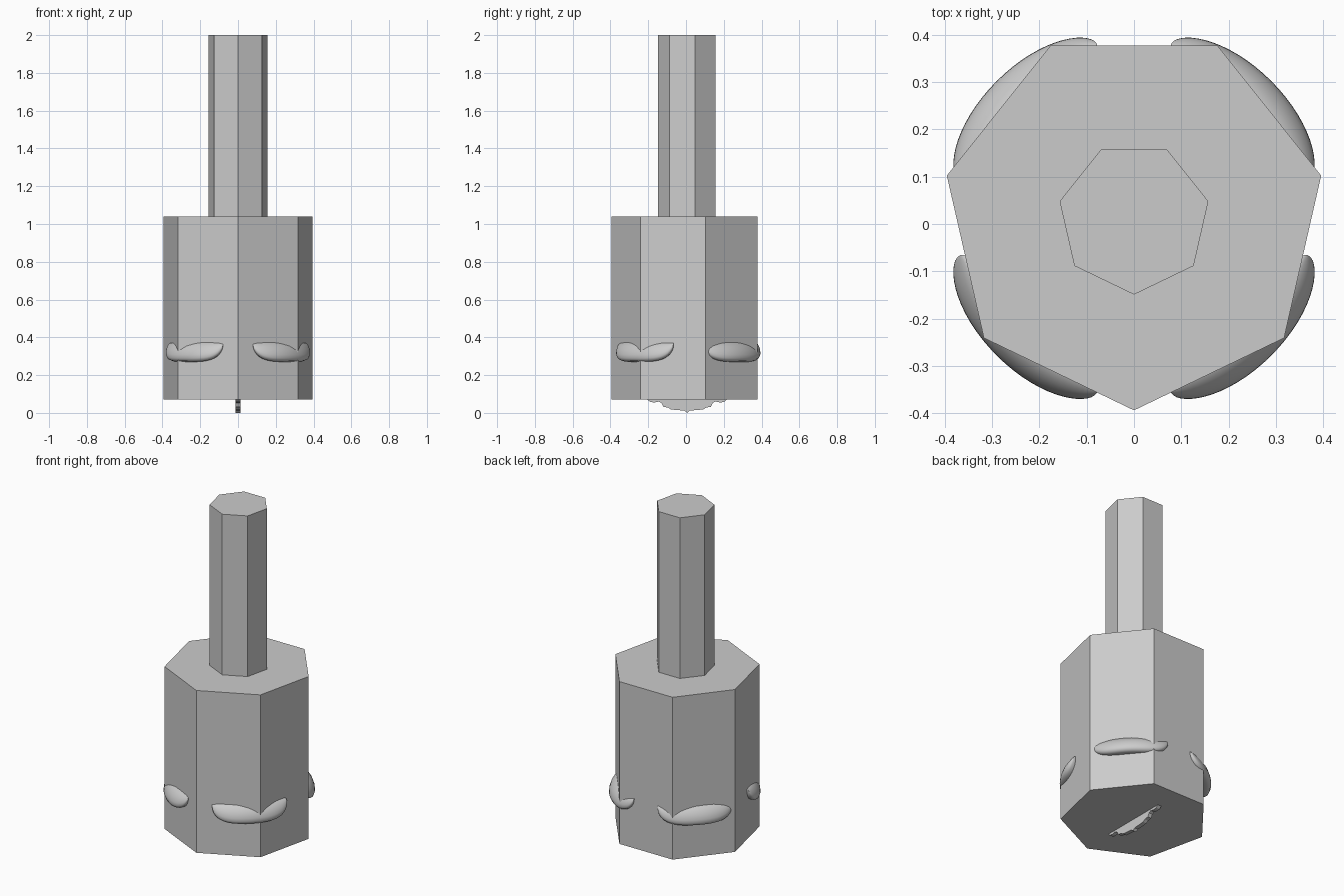
import bpy, bmesh
from math import sin, cos, pi, radians

if "Cube" in bpy.data.objects:
    bpy.data.objects.remove(bpy.data.objects["Cube"])

CY = 0.012  # common axis in y


def make(name, rings, smooth=False):
    """Loft closed rings of points and cap both ends."""
    bm = bmesh.new()
    rows = [[bm.verts.new(p) for p in ring] for ring in rings]
    for a, b in zip(rows, rows[1:]):
        for i in range(len(a)):
            j = (i + 1) % len(a)
            bm.faces.new((a[i], a[j], b[j], b[i]))
    bm.faces.new(rows[0][::-1])
    bm.faces.new(rows[-1])
    bmesh.ops.recalc_face_normals(bm, faces=bm.faces)
    me = bpy.data.meshes.new(name)
    bm.to_mesh(me)
    bm.free()
    ob = bpy.data.objects.new(name, me)
    bpy.context.collection.objects.link(ob)
    if smooth:
        for p in me.polygons:
            p.use_smooth = True
    return ob


def heptagon(r, z):
    return [(r * sin(2 * pi * i / 7), CY - r * cos(2 * pi * i / 7), z) for i in range(7)]


# Seven-sided head and shaft
make("head", [heptagon(0.4055, 0.07), heptagon(0.4055, 1.04)])
make("shaft", [heptagon(0.161, 1.04), heptagon(0.161, 2.0)])

# Four curved lobes bulging out of the head; section is (radius, z)
SECTION = [(0.33, 0.385), (0.369, 0.371), (0.388, 0.352), (0.401, 0.332),
           (0.409, 0.308), (0.410, 0.290), (0.404, 0.276), (0.388, 0.270), (0.33, 0.275)]
TIP = (0.374, 0.366)


def lobe(name, start):
    rings, n = [], 32
    for k in range(n + 1):
        s = -cos(pi * k / n) * 0.999
        f = (1 - s ** 4) ** 0.5
        a = radians(start + 45 + 33 * s)
        ring = []
        for r, z in SECTION:
            rr = TIP[0] + (r - TIP[0]) * f
            zz = TIP[1] + (z - TIP[1]) * f
            ring.append((rr * cos(a), CY + rr * sin(a), zz))
        rings.append(ring)
    make(name, rings, True)


for i in range(4):
    lobe(f"side_lobe_{i + 1}", 90 * i)

# Thin scalloped fin under the head (half profile of y, z, mirrored)
half = [(0.0, 0.0), (0.014, 0.012), (0.05, 0.015), (0.085, 0.018), (0.10, 0.028),
        (0.125, 0.032), (0.135, 0.052), (0.15, 0.060), (0.175, 0.055),
        (0.195, 0.058), (0.21, 0.07), (0.20, 0.09)]
outline = half + [(-y, z) for y, z in half[:0:-1]]
make("bottom_fin", [[(x, y + 0.006, z) for y, z in outline] for x in (-0.012, 0.012)])
